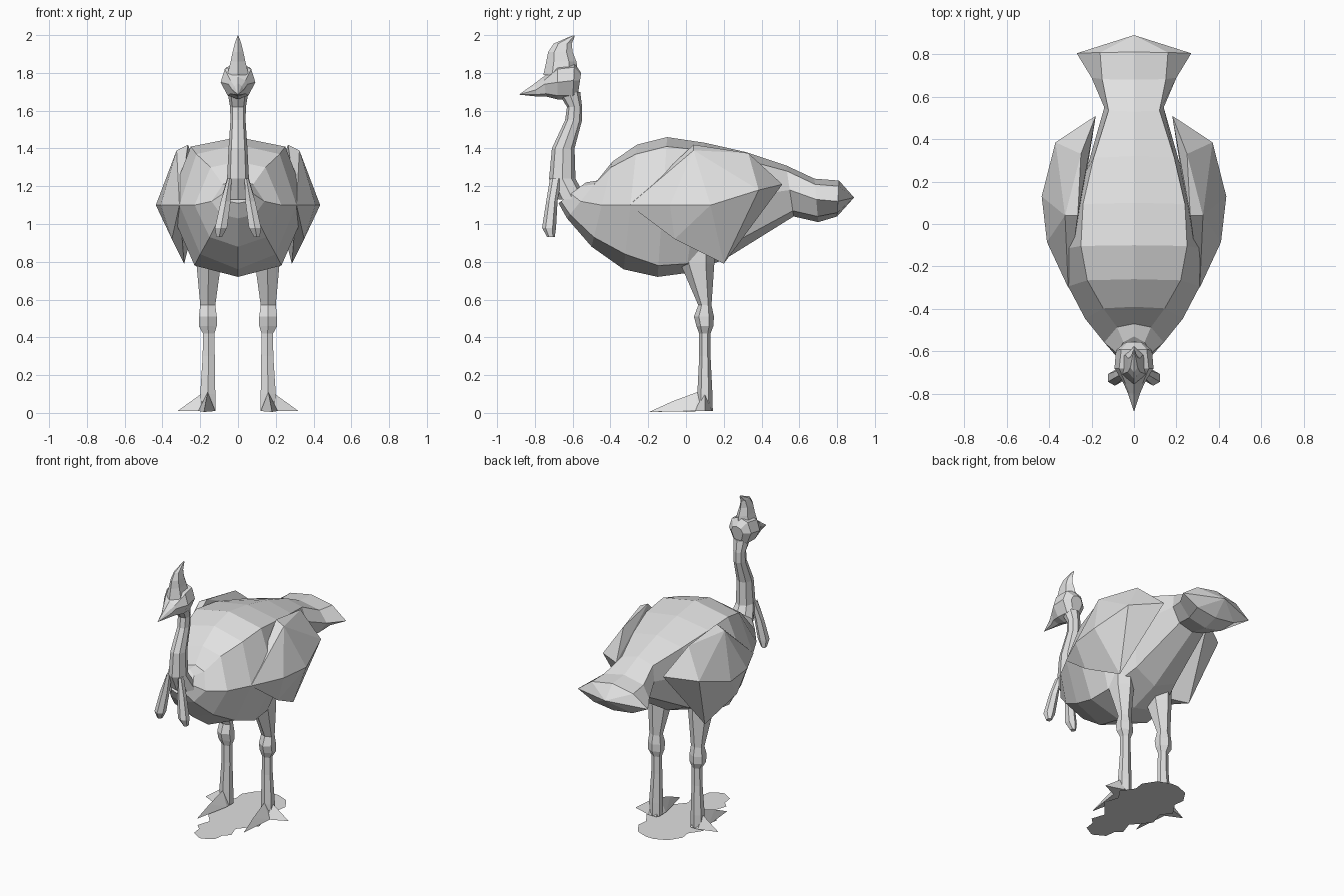
import bpy, bmesh, math

grey = bpy.data.materials.new("plain_grey")
grey.diffuse_color = (0.75, 0.75, 0.75, 1)


def finish(name, bm, mirror=False):
    bmesh.ops.recalc_face_normals(bm, faces=bm.faces)
    me = bpy.data.meshes.new(name)
    bm.to_mesh(me)
    bm.free()
    me.materials.append(grey)
    ob = bpy.data.objects.new(name, me)
    bpy.context.collection.objects.link(ob)
    if mirror:
        ob.modifiers.new("mirror", 'MIRROR')
    return ob


def loft(name, rings, tip=None, mirror=False):
    """Skin a list of point rings; close the end with a cap or a fan to a tip."""
    bm = bmesh.new()
    rows = [[bm.verts.new(p) for p in r] for r in rings]
    n = len(rows[0])
    for a, b in zip(rows, rows[1:]):
        for i in range(n):
            j = (i + 1) % n
            bm.faces.new((a[i], a[j], b[j], b[i]))
    bm.faces.new(rows[0])
    if tip:
        t = bm.verts.new(tip)
        for i in range(n):
            bm.faces.new((rows[-1][i], rows[-1][(i + 1) % n], t))
    else:
        bm.faces.new(rows[-1])
    return finish(name, bm, mirror)


def section(yt, zt, yb, zb, sx, sz, wx, wz, lx, lz):
    """Eight-sided symmetric section: top, shoulder, side, lower side, bottom."""
    half = [(0, zt), (sx, sz), (wx, wz), (lx, lz), (0, zb)]
    pts = half + [(-x, z) for x, z in half[3:0:-1]]
    return [(x, yb + (yt - yb) * (z - zb) / (zt - zb), z) for x, z in pts]


def oval(cx, cy, z, rx, ry, n=6):
    """Horizontal oval ring with a corner at front and back."""
    return [(cx + rx * math.sin(2 * math.pi * i / n),
             cy - ry * math.cos(2 * math.pi * i / n), z) for i in range(n)]


def hull(name, pts, mirror=True):
    bm = bmesh.new()
    for p in pts:
        bm.verts.new(p)
    res = bmesh.ops.convex_hull(bm, input=bm.verts)
    junk = [v for v in res["geom_interior"] if isinstance(v, bmesh.types.BMVert)]
    bmesh.ops.delete(bm, geom=junk, context='VERTS')
    return finish(name, bm, mirror)


# Body and flared tail
body = [
    (-.53, 1.22, -.675, 1.11, .05, 1.20, .08, 1.16, .05, 1.12),
    (-.47, 1.23, -.63, 1.03, .08, 1.21, .14, 1.12, .09, 1.05),
    (-.39, 1.33, -.50, .88, .145, 1.30, .23, 1.10, .15, .93),
    (-.26, 1.42, -.33, .76, .22, 1.37, .31, 1.10, .20, .84),
    (-.10, 1.46, -.15, .72, .25, 1.41, .37, 1.10, .23, .78),
    (.10, 1.43, .00, .74, .24, 1.39, .34, 1.10, .22, .79),
    (.32, 1.38, .20, .81, .19, 1.34, .22, 1.14, .16, .88),
    (.53, 1.31, .57, 1.04, .12, 1.28, .14, 1.18, .10, 1.07),
    (.68, 1.24, .70, 1.01, .15, 1.21, .20, 1.13, .13, 1.04),
    (.81, 1.23, .80, 1.04, .16, 1.20, .27, 1.12, .15, 1.06),
]
loft("body", [section(*r) for r in body], tip=(0, .89, 1.14))

# Folded wings
hull("wing", [(.31, -.30, 1.10), (.265, .04, 1.42), (.325, .04, 1.39),
              (.25, .33, 1.375), (.18, .51, 1.21), (.285, .20, .79),
              (.35, -.06, .92), (.41, -.085, 1.10), (.435, .13, 1.10),
              (.37, .385, 1.18)])

# Neck
loft("neck", [oval(0, y, z, rx, ry, 8) for y, z, rx, ry in [
    (-.60, 1.13, .09, .075), (-.655, 1.24, .058, .07), (-.65, 1.40, .05, .06),
    (-.595, 1.55, .04, .045), (-.59, 1.62, .042, .04), (-.62, 1.70, .055, .06)]])

# Head with pointed beak
head = [
    (-.555, 1.80, -.57, 1.70, .03, 1.79, .045, 1.76, .03, 1.71),
    (-.59, 1.85, -.60, 1.66, .06, 1.83, .085, 1.76, .05, 1.68),
    (-.68, 1.84, -.68, 1.66, .07, 1.82, .092, 1.75, .055, 1.68),
    (-.755, 1.78, -.74, 1.675, .04, 1.76, .05, 1.74, .04, 1.69),
    (-.80, 1.745, -.79, 1.675, .02, 1.73, .03, 1.71, .02, 1.685),
]
loft("head", [section(*r) for r in head], tip=(0, -.885, 1.685))

# Crest on top of the head
loft("crest", [oval(0, (a + b) / 2, z, w, (b - a) / 2) for a, b, w, z in [
    (-.755, -.57, .065, 1.79), (-.74, -.58, .045, 1.86), (-.73, -.60, .033, 1.91),
    (-.70, -.605, .02, 1.955), (-.62, -.59, .006, 1.99)]], tip=(0, -.592, 2.0))

# Hanging throat wattles
loft("wattle", [oval(x, y, z, rx, ry) for x, y, z, rx, ry in [
    (.045, -.69, 1.24, .012, .03), (.065, -.71, 1.12, .03, .03),
    (.09, -.725, .98, .037, .037), (.10, -.715, .93, .017, .02)]], mirror=True)

# Legs with knobbly joints
loft("leg", [oval(x, y, z, rx, ry) for x, y, z, rx, ry in [
    (.155, .06, .95, .08, .09), (.155, .06, .79, .075, .09),
    (.16, .10, .57, .046, .035), (.16, .095, .51, .055, .053),
    (.16, .10, .46, .055, .045), (.155, .10, .42, .035, .03),
    (.155, .10, .30, .037, .03), (.16, .10, .10, .046, .04),
    (.16, .10, .01, .046, .042)]], mirror=True)

# Toes
hull("front_toe", [(.18, -.195, .005), (.12, .05, .01), (.21, .05, .01),
                   (.13, .14, .01), (.20, .14, .01), (.16, .06, .11),
                   (.17, -.07, .062)])
hull("outer_toe", [(.32, .10, .01), (.19, .04, .01), (.19, .14, .01),
                   (.195, .10, .10), (.15, .10, .05)])

# Flat ragged patch under the feet
half = [(.03, .40), (.115, .365), (.17, .28), (.16, .21), (.22, .12), (.17, .05),
        (.20, -.05), (.10, -.17), (.13, -.26), (.09, -.30), (.08, -.37), (.01, -.41)]
bm = bmesh.new()
bm.faces.new([bm.verts.new((x, y, 0)) for x, y in
              half[::-1] + [(-x, y) for x, y in half]])
patch = finish("ground_patch", bm)
